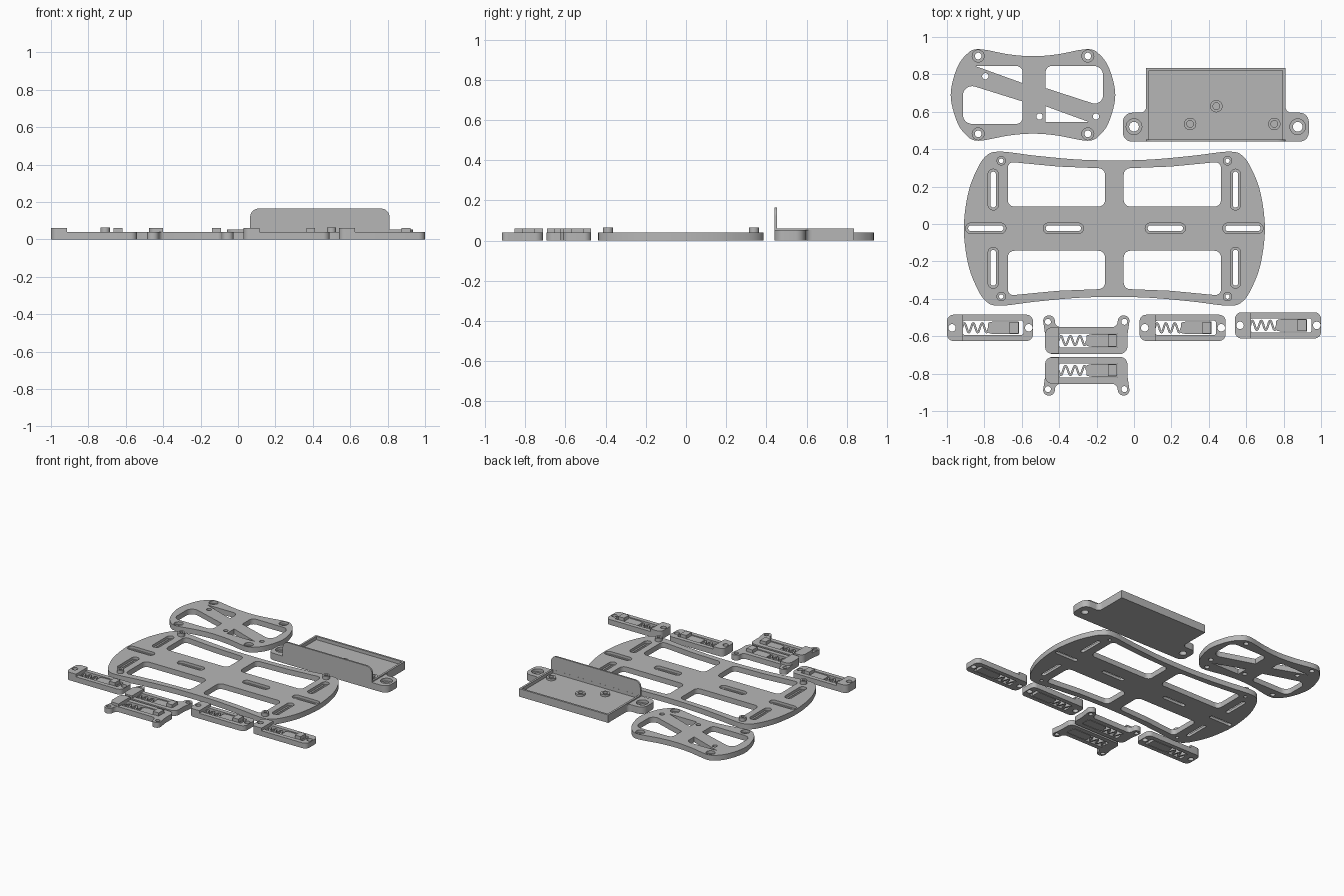
import bpy, bmesh, math
from mathutils import Vector

if "Cube" in bpy.data.objects:
    bpy.data.objects.remove(bpy.data.objects["Cube"])

grey = bpy.data.materials.new("plain grey")
grey.diffuse_color = (0.47, 0.47, 0.47, 1)
grey.use_nodes = True
grey.node_tree.nodes["Principled BSDF"].inputs["Base Color"].default_value = grey.diffuse_color


def rounded(pts):
    """Polygon of (x, y, radius) corners with each corner filleted."""
    out = []
    n = len(pts)
    for i, (x, y, r) in enumerate(pts):
        p = Vector((x, y))
        if r == 0:
            out.append(p)
            continue
        a = (Vector(pts[i - 1][:2]) - p)
        b = (Vector(pts[(i + 1) % n][:2]) - p)
        half = a.angle(b) / 2
        d = min(r / math.tan(half), a.length * 0.49, b.length * 0.49)
        r = d * math.tan(half)
        a.normalize()
        b.normalize()
        c = p + (a + b).normalized() * (r / math.sin(half))
        u, v = p + a * d - c, p + b * d - c
        t = u.angle(v)
        for k in range(8):
            f = k / 7
            out.append(c + (u * math.sin((1 - f) * t) + v * math.sin(f * t)) / math.sin(t))
    return [(p.x, p.y) for p in out]


def rect(x0, x1, y0, y1, r=0):
    return rounded([(x0, y0, r), (x1, y0, r), (x1, y1, r), (x0, y1, r)])


def circle(x, y, r, n=24):
    return [(x + r * math.cos(2 * math.pi * i / n), y + r * math.sin(2 * math.pi * i / n)) for i in range(n)]


def smooth_quad(quarter, steps=6):
    """Smooth closed outline from a top-centre to right-centre quarter."""
    right = quarter + [(x, -y) for x, y in quarter[-2::-1]]
    p = right + [(-x, y) for x, y in right[-2:0:-1]]
    n, out = len(p), []
    for i in range(n):
        a, b, c, d = [Vector(p[(i + k) % n]) for k in (-1, 0, 1, 2)]
        for s in range(steps):
            t = s / steps
            q = 0.5 * (2 * b + (c - a) * t + (2 * a - 5 * b + 4 * c - d) * t * t + (3 * b - a - 3 * c + d) * t ** 3)
            out.append((q.x, q.y))
    return out


def plate(name, loops, z0, z1, at=(0, 0), flip=1):
    """Extruded flat part: first loop is the outline, the others are holes."""
    cu = bpy.data.curves.new(name, "CURVE")
    cu.dimensions = "2D"
    cu.fill_mode = "BOTH"
    cu.extrude = (z1 - z0) / 2
    for loop in loops:
        sp = cu.splines.new("POLY")
        sp.points.add(len(loop) - 1)
        for pt, (x, y) in zip(sp.points, loop):
            pt.co = (x + at[0], y * flip + at[1], 0, 1)
        sp.use_cyclic_u = True
    tmp = bpy.data.objects.new(name + "_curve", cu)
    bpy.context.collection.objects.link(tmp)
    dg = bpy.context.evaluated_depsgraph_get()
    me = bpy.data.meshes.new_from_object(tmp.evaluated_get(dg))
    bpy.data.objects.remove(tmp)
    bm = bmesh.new()
    bm.from_mesh(me)
    bmesh.ops.translate(bm, verts=bm.verts, vec=(0, 0, (z0 + z1) / 2))
    bmesh.ops.remove_doubles(bm, verts=bm.verts, dist=1e-5)
    bmesh.ops.recalc_face_normals(bm, faces=bm.faces)
    bm.to_mesh(me)
    bm.free()
    me.materials.clear()
    me.materials.append(grey)
    ob = bpy.data.objects.new(name, me)
    bpy.context.collection.objects.link(ob)
    bpy.ops.object.select_all(action="DESELECT")
    ob.select_set(True)
    bpy.context.view_layer.objects.active = ob
    bpy.ops.object.shade_smooth_by_angle(angle=math.radians(30))
    return ob


T = 0.04  # sheet thickness
S = (1, -1)

# Main deck: waisted sheet with four windows, stepped slots and corner studs
deck_at = (-0.105, -0.025)
outline = smooth_quad([(0, 0.365), (0.2, 0.37), (0.42, 0.39), (0.615, 0.412), (0.69, 0.385),
                       (0.745, 0.295), (0.785, 0.175), (0.805, 0)])
windows = [rounded([(sx * x, sy * y, r) for x, y, r in
                    ((0.05, 0.118, 0.035), (0.57, 0.118, 0.035), (0.57, 0.358, 0.03),
                     (0.3, 0.332, 0.6), (0.05, 0.322, 0.035))]) for sx in S for sy in S]
slots = [(0.62, 0.675, 0.1, 0.318), (0.165, 0.38, -0.026, 0.03), (0.58, 0.795, -0.026, 0.03)]
boxes = []
for sx in S:
    for i, (x0, x1, y0, y1) in enumerate(slots):
        for sy in (S if i == 0 else (1,)):
            boxes.append((*sorted((sx * x0, sx * x1)), *sorted((sy * y0, sy * y1))))
studs = [(sx * 0.605, sy * 0.363) for sx in S for sy in S]
plate("deck", [outline] + windows + [rect(*b, 0.027) for b in boxes]
      + [circle(x, y, 0.012) for x, y in studs], 0, T, deck_at)
for x0, x1, y0, y1 in boxes:
    e = 0.013
    plate("slot_ledge", [rect(x0, x1, y0, y1, 0.027), rect(x0 + e, x1 - e, y0 + e, y1 - e, 0.0145)], 0, 0.02, deck_at)
for x, y in studs:
    plate("deck_stud", [circle(x, y, 0.025), circle(x, y, 0.012)], T, 0.065, deck_at)

# Small deck: same idea with a diagonal brace
small_at = (-0.54, 0.69)
outline = smooth_quad([(0, 0.207), (0.13, 0.217), (0.293, 0.245), (0.36, 0.212), (0.41, 0.135), (0.44, 0)])
cuts = [[(-0.31, 0.155, 0), (-0.055, 0.155, 0.035), (-0.055, 0.063, 0)],
        [(-0.375, 0.065, 0.05), (-0.055, -0.035, 0), (-0.055, -0.155, 0.035), (-0.375, -0.155, 0.05)],
        [(0.067, 0.155, 0.035), (0.375, 0.155, 0.05), (0.375, -0.063, 0.045), (0.067, 0.037, 0)],
        [(0.067, -0.06, 0), (0.3, -0.145, 0), (0.067, -0.145, 0)]]
corners = [(sx * 0.293, sy * 0.208) for sx in S for sy in S]
pins = [(-0.255, 0.1), (0.035, -0.115), (0.337, -0.115)]
plate("small_deck", [outline] + [rounded(c) for c in cuts] + [circle(x, y, 0.032) for x, y in corners]
      + [circle(x, y, 0.017) for x, y in pins], 0, T, small_at)
for x, y in corners:
    plate("screw_seat", [circle(x, y, 0.032), circle(x, y, 0.018)], 0, 0.02, small_at)

# Tray: floor, low rim, tall front wall, hollow posts and two ears
plate("tray_floor", [rect(0.065, 0.81, 0.44, 0.835)], 0, 0.035)
plate("tray_rim", [[(0.065, 0.44), (0.81, 0.44), (0.81, 0.835), (0.065, 0.835)],
                   rect(0.08, 0.795, 0.453, 0.82)], 0.035, 0.06)
wall = plate("tray_wall", [rounded([(0.065, 0.06, 0), (0.81, 0.06, 0), (0.81, 0.165, 0.045),
                                    (0.065, 0.165, 0.045)])], -0.4525, -0.44)
wall.rotation_euler.x = math.radians(90)
for x, y in ((0.44, 0.63), (0.30, 0.535), (0.75, 0.535)):
    plate("tray_post", [circle(x, y, 0.033), circle(x, y, 0.018)], 0.035, 0.05)
for s in S:
    ear = rounded([(0.075, 0.44, 0), (0.075, 0.66, 0), (0.065, 0.66, 0), (0.065, 0.595, 0.055),
                   (-0.06, 0.595, 0.05), (-0.06, 0.44, 0.05)])
    mx = lambda loop: [((x if s == 1 else 0.875 - x), y) for x, y in loop]
    plate("tray_ear", [mx(ear), mx(circle(0, 0.52, 0.042))], 0, 0.052)
    plate("ear_seat", [mx(circle(0, 0.52, 0.042)), mx(circle(0, 0.52, 0.026))], 0, 0.03)


# Spring latches: frame, raised end block, serpentine spring, sliding tongue
def spring(x0, x1, turns=3, amp=0.025, w=0.0055):
    left, right = [], []
    n = 16 * turns
    for i in range(n + 1):
        a = 2 * math.pi * turns * i / n
        x, y = x0 + (x1 - x0) * i / n, amp * math.sin(a)
        nrm = Vector((-amp * math.cos(a) * 2 * math.pi * turns / (x1 - x0), 1)).normalized() * w
        left.append((x + nrm.x, y + nrm.y))
        right.append((x - nrm.x, y - nrm.y))
    return left + right[::-1]


def latch(at, eared=False, flip=1):
    if eared:
        side = [(0.44, -0.072, 0.04), (0.44, 0.03, 0.03), (0.455, 0.134, 0.032),
                (0.388, 0.134, 0.032), (0.388, 0.072, 0.03)]
        body = rounded(side + [(0.44 - x, y, r) for x, y, r in side[::-1]])
        holes, inner, w = [circle(0.015, 0.1, 0.016), circle(0.423, 0.1, 0.016)], 0.075, 0.44
        block_holes = []
    else:
        body, inner, w = rect(0, 0.46, -0.07, 0.07, 0.035), 0.085, 0.46
        holes = [circle(0.027, 0, 0.02), circle(0.437, 0, 0.02)]
        block_holes = holes[:1]
    plate("latch_frame", [body, rect(inner, w - 0.052, -0.038, 0.038, 0.01)] + holes, 0, T, at, flip)
    block = rounded([(0, -0.07, 0.035), (inner, -0.07, 0), (inner, 0.07, 0), (0, 0.07, 0.035)])
    plate("latch_block", [block] + block_holes, T, 0.06, at, flip)
    plate("latch_spring", [spring(inner - 0.004, 0.224)], 0, 0.032, at, flip)
    plate("latch_tongue", [rounded([(0.22, -0.028, 0.01), (0.25, -0.034, 0), (0.385, -0.034, 0.006),
                                    (0.385, 0.034, 0.006), (0.25, 0.034, 0), (0.22, 0.028, 0.01)])],
          0, 0.035, at, flip)
    plate("latch_button", [rect(0.335, 0.383, -0.031, 0.031)], 0.035, 0.06, at, flip)


for at in ((-1, -0.555), (0.03, -0.555), (0.54, -0.542)):
    latch(at)
latch((-0.475, -0.623), True)
latch((-0.475, -0.783), True, -1)
